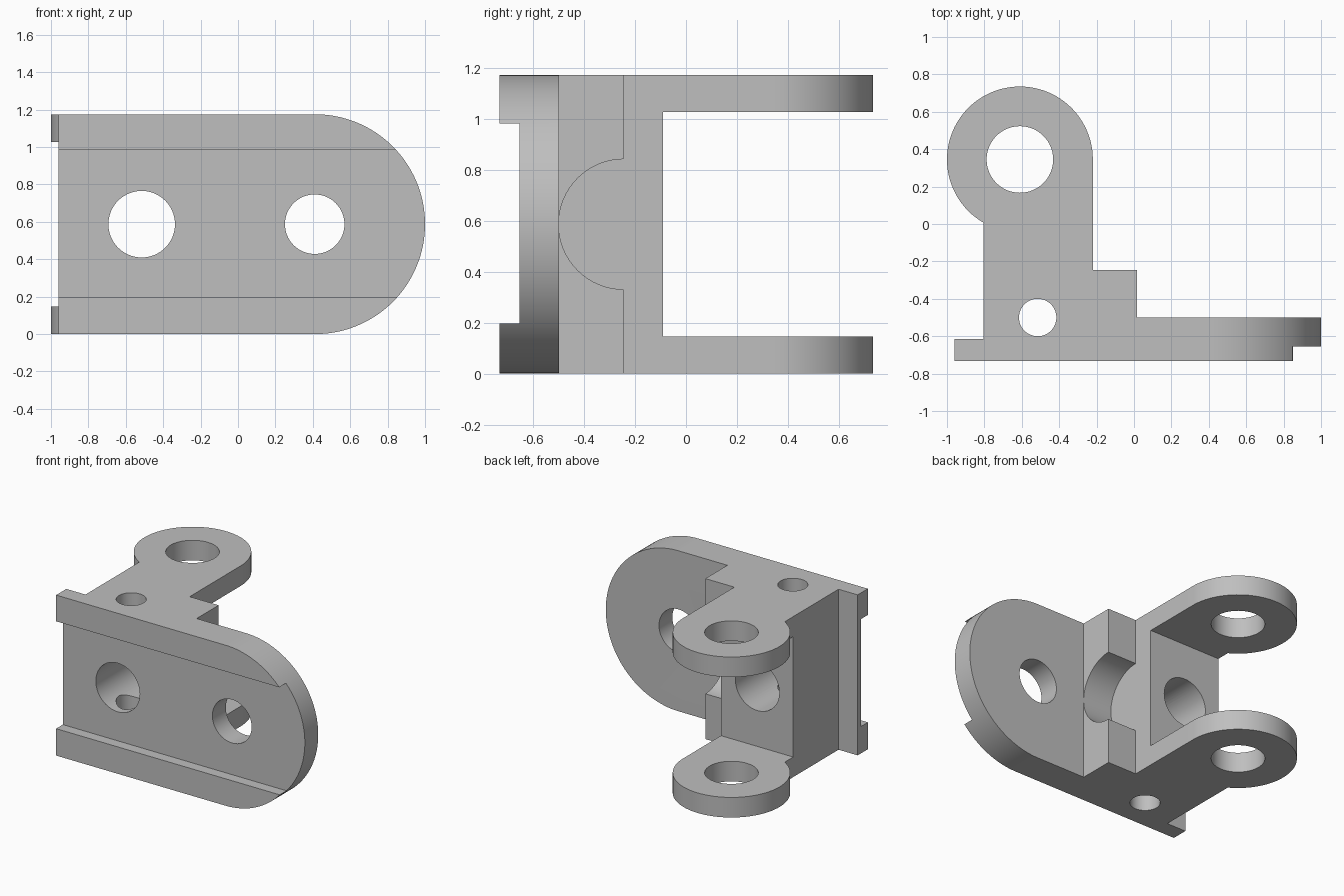
import bpy, bmesh
from math import sin, cos, pi, radians, acos
from mathutils import Vector

if "Cube" in bpy.data.objects:
    bpy.data.objects.remove(bpy.data.objects["Cube"], do_unlink=True)

H = 1.175          # overall height
MID = H / 2
ARM = 0.147        # thickness of each hinge arm
BORE_X = -0.515    # shared centre of the two crossing bores


def arc(cx, cy, r, start, end, n=64):
    return [(cx + r * cos(start + (end - start) * i / n),
             cy + r * sin(start + (end - start) * i / n)) for i in range(n + 1)]


def prism(name, outline, axis, lo, hi):
    """Extrude a 2D outline along an axis; the other two axes keep their order."""
    def place(p, d):
        c = list(p)
        c.insert("xyz".index(axis), d)
        return Vector(c)
    bm = bmesh.new()
    base = bm.faces.new([bm.verts.new(place(p, lo)) for p in outline])
    top = bmesh.ops.extrude_face_region(bm, geom=[base])["geom"]
    shift = place((0, 0), hi - lo)
    bmesh.ops.translate(bm, vec=shift, verts=[v for v in top if isinstance(v, bmesh.types.BMVert)])
    bmesh.ops.recalc_face_normals(bm, faces=bm.faces)
    mesh = bpy.data.meshes.new(name)
    bm.to_mesh(mesh)
    bm.free()
    obj = bpy.data.objects.new(name, mesh)
    bpy.context.collection.objects.link(obj)
    return obj


def rect(a0, b0, a1, b1):
    return [(a0, b0), (a1, b0), (a1, b1), (a0, b1)]


def circle(cx, cy, r):
    return arc(cx, cy, r, 0, 2 * pi)[:-1]


# Plan of the whole bracket: plate, stepped block, hinge eye and side flange
eye_x, eye_y, eye_r = -0.61, 0.345, 0.39
neck = 2 * pi - acos((-0.805 - eye_x) / eye_r)
plan = [(-0.96, -0.733), (1.02, -0.733), (1.02, -0.5), (0.015, -0.5),
        (0.015, -0.245), (-0.22, -0.245)]
plan += arc(eye_x, eye_y, eye_r, 0, neck)
plan += [(-0.805, -0.615), (-0.96, -0.615)]
bracket = prism("hinge_bracket", plan, "z", 0, H)

# Region outside the rounded plate end
end_waste = arc(0.4125, MID, MID, -pi / 2, pi / 2) + [
    (0.4125, H + 0.1), (1.2, H + 0.1), (1.2, -0.1), (0.4125, -0.1)]

cutters = [
    prism("round_end_cutter", end_waste, "y", -1, -0.3),
    prism("arm_gap_cutter", rect(-0.09, ARM, 1, H - ARM), "x", -1.2, 0.2),
    prism("front_channel_cutter", rect(-1, 0.197, -0.655, 0.983), "x", -1.2, 1.2),
    prism("side_scoop_cutter", circle(-0.245, MID, 0.256), "x", -0.22, 0.2),
    prism("eye_hole_cutter", circle(eye_x, eye_y, 0.178), "z", -0.1, H + 0.1),
    prism("pin_hole_cutter", circle(BORE_X, -0.5, 0.1), "z", -0.1, H + 0.1),
    prism("shaft_bore_cutter", circle(BORE_X, MID, 0.178), "y", -1, 0.1),
    prism("plate_hole_cutter", circle(0.41, MID, 0.159), "y", -1, -0.3),
]

# Cut, then discard each cutter
bpy.context.view_layer.objects.active = bracket
for cutter in cutters:
    cutter.hide_render = True
    mod = bracket.modifiers.new(cutter.name, "BOOLEAN")
    mod.operation = "DIFFERENCE"
    mod.solver = "EXACT"
    mod.object = cutter
    bpy.ops.object.modifier_apply(modifier=mod.name)
    bpy.data.objects.remove(cutter, do_unlink=True)

# Plain grey finish
grey = bpy.data.materials.new("plain_grey")
grey.use_nodes = True
colour = (0.52, 0.52, 0.52, 1)
grey.diffuse_color = colour
grey.node_tree.nodes["Principled BSDF"].inputs["Base Color"].default_value = colour
bracket.data.materials.clear()
bracket.data.materials.append(grey)

bpy.ops.object.select_all(action="DESELECT")
bracket.select_set(True)
bpy.ops.object.shade_smooth_by_angle(angle=radians(30))
